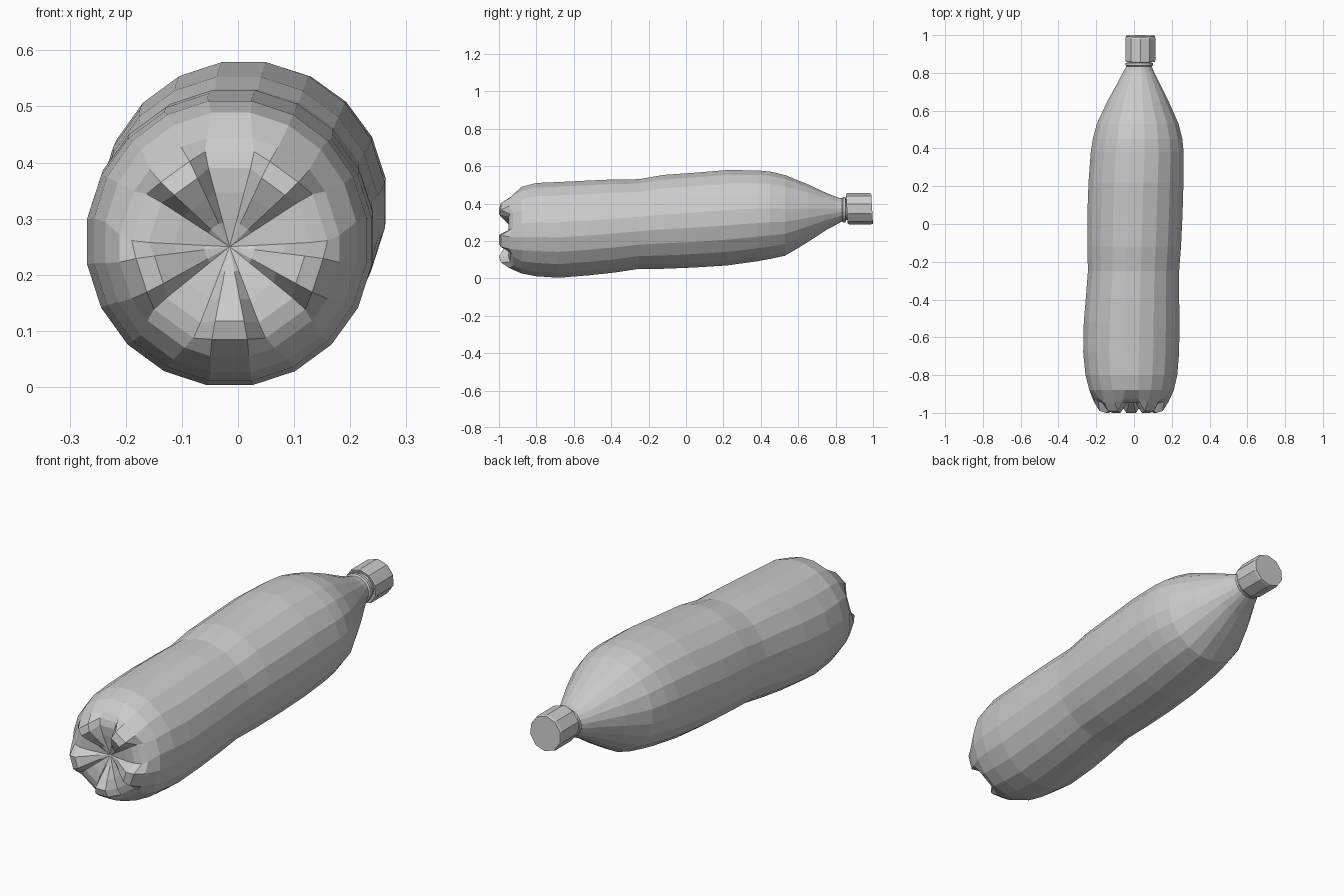
import bpy, bmesh, math


def loft(name, rings, tip=None):
    """Skin a list of closed vertex rings; cap the far end, and fan or cap the first."""
    bm = bmesh.new()
    loops = [[bm.verts.new(p) for p in ring] for ring in rings]
    n = len(loops[0])
    for a, b in zip(loops, loops[1:]):
        for i in range(n):
            j = (i + 1) % n
            bm.faces.new((a[i], a[j], b[j], b[i]))
    if tip:
        t = bm.verts.new(tip)
        for i in range(n):
            bm.faces.new((loops[0][i], loops[0][(i + 1) % n], t))
    else:
        bm.faces.new(loops[0])
    bm.faces.new(loops[-1])
    bmesh.ops.recalc_face_normals(bm, faces=bm.faces)
    mesh = bpy.data.meshes.new(name)
    bm.to_mesh(mesh)
    bm.free()
    obj = bpy.data.objects.new(name, mesh)
    bpy.context.collection.objects.link(obj)
    return obj


FEET = [54, 126, 198, 270, 342]


def angles(w):
    """Four points per foot; w = 1 pinches them into narrow feet and wide valleys."""
    outer, inner = 27 - 6 * w, 9 + 2 * w
    return [math.radians(f + d) for f in FEET for d in (-outer, -inner, inner, outer)]


# Moulded base: (foot radius, foot y, valley radius, valley y, pinch), centre outwards
CX, CZ = -0.015, 0.25
base = [(0.045, -0.94, 0.045, -0.935, 1),
        (0.095, -0.975, 0.10, -0.945, 1),
        (0.135, -1.0, 0.145, -0.948, 1),
        (0.168, -0.99, 0.175, -0.94, 0.9),
        (0.198, -0.945, 0.197, -0.925, 0.5)]
rings = []
for rf, yf, rv, yv, w in base:
    ring = []
    for i, a in enumerate(angles(w)):
        r, y = (rf, yf) if i % 4 in (1, 2) else (rv, yv)
        ring.append((CX + r * math.cos(a), y, CZ + r * math.sin(a)))
    rings.append(ring)

# Body sections: y, x min, x max, z min, z max
body = [(-0.88, -0.237, 0.212, 0.025, 0.49),
        (-0.80, -0.258, 0.230, 0.010, 0.511),
        (-0.68, -0.270, 0.240, 0.002, 0.516),
        (-0.52, -0.267, 0.242, 0.015, 0.524),
        (-0.38, -0.255, 0.240, 0.030, 0.530),
        (-0.25, -0.245, 0.240, 0.050, 0.531),
        (-0.12, -0.248, 0.250, 0.050, 0.554),
        (0.05, -0.248, 0.258, 0.057, 0.566),
        (0.22, -0.242, 0.263, 0.068, 0.580),
        (0.38, -0.230, 0.264, 0.090, 0.578),
        (0.45, -0.219, 0.257, 0.103, 0.572),
        (0.53, -0.198, 0.237, 0.120, 0.553),
        (0.65, -0.142, 0.184, 0.192, 0.504),
        (0.75, -0.086, 0.134, 0.258, 0.457),
        (0.81, -0.055, 0.104, 0.290, 0.433),
        (0.835, -0.040, 0.094, 0.304, 0.428),
        (0.84, -0.045, 0.101, 0.299, 0.436),
        (0.853, -0.045, 0.101, 0.299, 0.436),
        (0.855, -0.030, 0.088, 0.312, 0.424),
        (0.90, -0.030, 0.088, 0.312, 0.424)]
for y, x0, x1, z0, z1 in body:
    cx, cz, rx, rz = (x0 + x1) / 2, (z0 + z1) / 2, (x1 - x0) / 2, (z1 - z0) / 2
    rings.append([(cx + 1.008 * rx * math.cos(a), y, cz + 1.008 * rz * math.sin(a))
                  for a in angles(0)])
loft("bottle_body", rings, tip=(CX, -0.925, CZ))

# Ten-sided screw cap, slightly tilted
cap = []
for y, r in [(0.885, 0.066), (0.862, 0.069), (0.860, 0.081), (0.868, 0.083),
             (0.985, 0.083), (0.995, 0.080)]:
    ring = []
    for i in range(10):
        a = math.radians(36 * i + 18)
        dz = r * math.sin(a)
        ring.append((0.034 + r * math.cos(a), y - 0.06 * dz, 0.372 + dz))
    cap.append(ring)
loft("screw_cap", cap)
